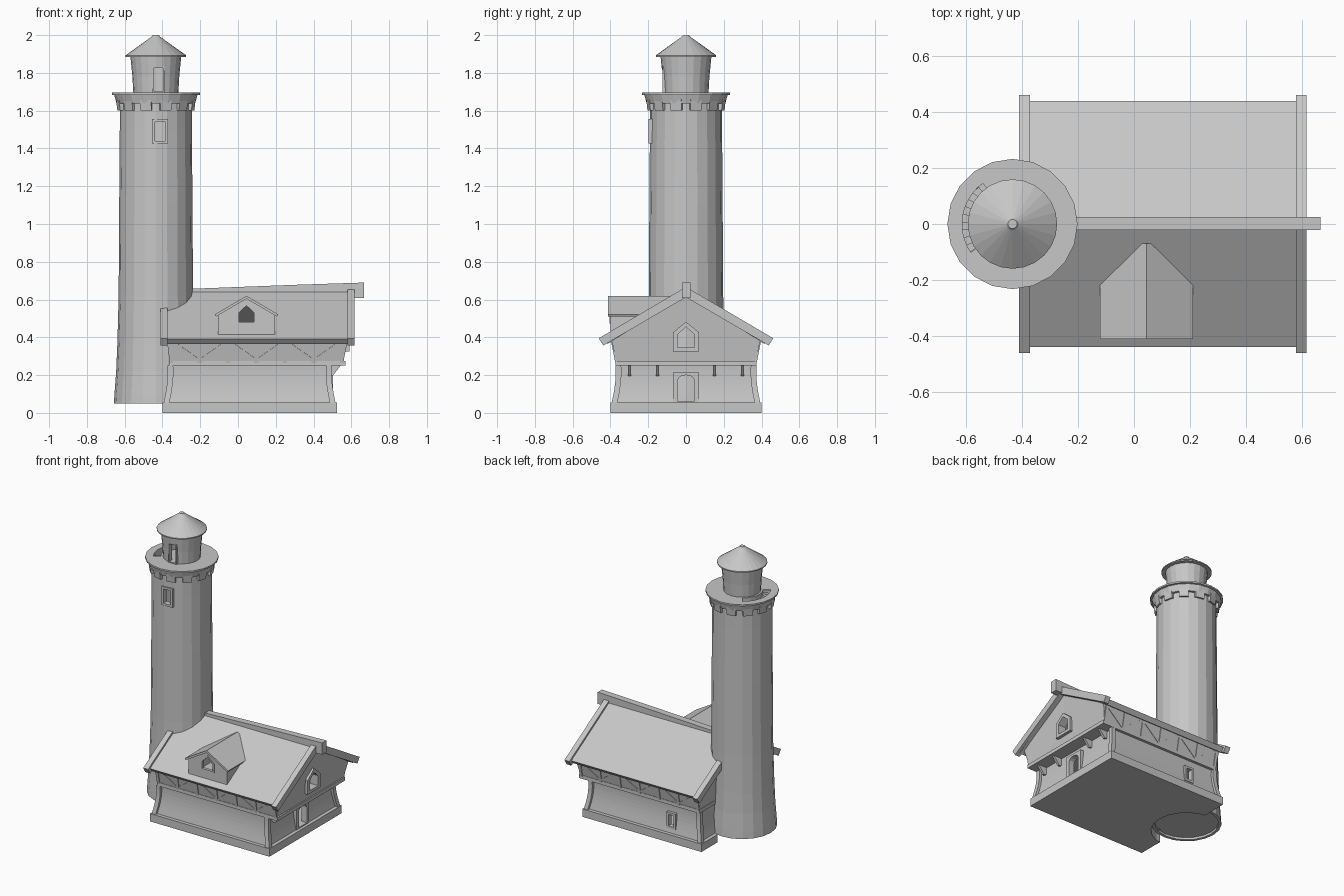
import bpy, bmesh, math
from mathutils import Vector, Matrix

if "Cube" in bpy.data.objects:
    bpy.data.objects.remove(bpy.data.objects["Cube"])

stone = bpy.data.materials.new("plain grey")
stone.use_nodes = True
GREY = (0.57, 0.57, 0.57, 1)
stone.diffuse_color = GREY
stone.node_tree.nodes["Principled BSDF"].inputs["Base Color"].default_value = GREY

TX = -0.435  # tower axis


def finish(name, bm):
    bmesh.ops.remove_doubles(bm, verts=bm.verts, dist=1e-5)
    bmesh.ops.recalc_face_normals(bm, faces=bm.faces)
    me = bpy.data.meshes.new(name)
    bm.to_mesh(me)
    bm.free()
    me.materials.append(stone)
    ob = bpy.data.objects.new(name, me)
    bpy.context.collection.objects.link(ob)
    return ob


def loft(name, rings):
    """Skin between rings of equal length, with both ends capped."""
    bm = bmesh.new()
    vs = [[bm.verts.new(p) for p in r] for r in rings]
    n = len(vs[0])
    for a, b in zip(vs, vs[1:]):
        for i in range(n):
            j = (i + 1) % n
            bm.faces.new((a[i], a[j], b[j], b[i]))
    bm.faces.new(vs[0])
    bm.faces.new(vs[-1])
    return finish(name, bm)


def prism(name, poly, axis, a, b):
    """Extrude a 2D outline along an axis from a to b."""
    place = {"x": lambda u, v, w: (w, u, v),
             "y": lambda u, v, w: (u, w, v),
             "z": lambda u, v, w: (u, v, w)}[axis]
    return loft(name, [[place(u, v, w) for u, v in poly] for w in (a, b)])


def rect(u0, u1, v0, v1):
    return [(u0, v0), (u1, v0), (u1, v1), (u0, v1)]


def box(name, x0, x1, y0, y1, z0, z1):
    return prism(name, rect(x0, x1, y0, y1), "z", z0, z1)


def lathe(name, profile, n):
    ang = [2 * math.pi * i / n for i in range(n)]
    return loft(name, [[(TX + max(r, 0.001) * math.cos(t), max(r, 0.001) * math.sin(t), z)
                        for t in ang] for r, z in profile])


def bar(name, p, q, normal, width, depth):
    p, q, n = Vector(p), Vector(q), Vector(normal)
    d = (q - p).normalized()
    n = (n - d * n.dot(d)).normalized()
    rot = Matrix((d, n.cross(d), n)).transposed().to_4x4()
    bm = bmesh.new()
    bmesh.ops.create_cube(bm, size=1, matrix=Matrix.Translation((p + q) / 2) @ rot
                          @ Matrix.Diagonal(((q - p).length, width, depth, 1)))
    return finish(name, bm)


def cut(cutter, *targets):
    cutter.hide_render = True
    cutter.hide_set(True)
    cutter.display_type = "WIRE"
    for t in targets:
        m = t.modifiers.new("opening", "BOOLEAN")
        m.operation, m.solver, m.object = "DIFFERENCE", "EXACT", cutter


def opening(name, outer, inner, axis, frame, hole, *targets):
    """Raised frame with a hole through it into the hollow behind."""
    trim = prism(name + "_frame", outer, axis, *frame)
    cut(prism(name + "_cutter", inner, axis, *hole), trim, *targets)


def pointed(c, half, z0, z1, tip):
    return [(c - half, z0), (c + half, z0), (c + half, z1), (c, tip), (c - half, z1)]


def arch(c, half, z0, z1, rise):
    return [(c - half, z0), (c + half, z0)] + [
        (c + half * math.cos(k * math.pi / 6), z1 + rise * math.sin(k * math.pi / 6)) for k in range(7)]


# Hollow tower shaft with a recessed foot
tower = lathe("tower_shaft", [(0, .065), (.203, .065), (.203, .05), (.222, .05), (.219, .1), (.21, .22), (.204, .36),
                              (.2, .5), (.197, .62), (.194, 1.1), (.191, 1.5), (.191, 1.66)], 20)
cut(lathe("tower_hollow_cutter", [(.167, .09), (.167, 1.56)], 20), tower)
gallery = lathe("gallery", [(0, 1.638), (.208, 1.638), (.22, 1.682), (.233, 1.684),
                            (.233, 1.695), (0, 1.695)], 20)
for i in range(12):
    t = 2 * math.pi * (i + .5) / 12
    c, s = math.cos(t), math.sin(t)
    bar("gallery_corbel", (TX + .191 * c, .191 * s, 1.602), (TX + .198 * c, .198 * s, 1.66),
        (c, s, 0), .06, .024)
opening("tower_window", rect(-.455, -.37, 1.425, 1.555), rect(-.44, -.385, 1.44, 1.54), "y",
        (-.198, -.16), (-.25, -.12), tower)


# Stair slot in the gallery floor
def arc(t0, t1, r0, r1, n):
    ts = [math.radians(t0 + (t1 - t0) * k / n) for k in range(n + 1)]
    return ([(TX + r1 * math.cos(t), r1 * math.sin(t)) for t in ts]
            + [(TX + r0 * math.cos(t), r0 * math.sin(t)) for t in reversed(ts)])


cut(prism("stair_cutter", arc(126, 214, .132, .18, 12), "z", 1.58, 1.75), gallery, tower)
for i in range(9):
    prism("stair_step", arc(204.5 - i * 9, 213.5 - i * 9, .13, .182, 2), "z", 1.57, 1.685 - i * .012)

# Lantern room and roof
lantern = lathe("lantern_room", [(0, 1.69), (.119, 1.69), (.124, 1.78), (.135, 1.89), (0, 1.89)], 20)
cut(lathe("lantern_hollow_cutter", [(.1, 1.7), (.1, 1.88)], 20), lantern)
opening("lantern_door", rect(-.455, -.388, 1.695, 1.835), rect(-.446, -.397, 1.702, 1.827), "y",
        (-.125, -.095), (-.2, -.06), lantern)
lathe("lantern_roof", [(0, 1.885), (.16, 1.885), (.16, 1.893), (.022, 1.992), (.016, 2), (0, 2)], 24)

# House plinth and curved, hollow ground floor
base = box("house_plinth", -.4, .523, -.4, .4, 0, .055)
LEVELS = [.05 + .2 * k / 8 for k in range(9)]


def inset(z):
    return .006 + .022 * math.sin(math.pi * .6 * (z - .05) / .2)


def floor_ring(z, extra):
    d = inset(z) + extra
    return [(x, y, z) for x, y in rect(-.4 + d, .523 - d, -.4 + d, .4 - d)]


wall = loft("ground_floor_wall", [floor_ring(z, .018) for z in LEVELS])
for sx in (0, 1):
    for sy in (-1, 1):
        rings = []
        for z in LEVELS:
            d = inset(z)
            x = .523 - d - .03 if sx else -.4 + d
            y = sy * (.4 - d)
            rings.append([(u, v, z) for u, v in rect(x, x + .03, *sorted((y, y - sy * .03)))])
        loft("corner_post", rings)
cut(box("ground_hollow_cutter", -.345, .465, -.343, .343, .06, .24), wall)
cut(lathe("tower_cutter", [(.226, -.1), (.226, .058), (.195, .062), (.195, .3)], 20), base, wall)
opening("door", rect(-.07, .07, .055, .215), arch(0, .045, .062, .17, .03), "x",
        (.46, .502), (.44, .6), wall)
opening("back_window", rect(-.18, -.11, .085, .195), rect(-.165, -.125, .1, .18), "y",
        (.34, .374), (.32, .45), wall)


# Hollow upper storey flaring outward under the roof, with pointed gables
def lean(z):
    return .2 * (min(z, .395) - .25)


SECTION = [(-.366, .25), (.366, .25), (.395, .395), (0, .63), (-.395, .395)]
ATTIC = [(-.35, .28), (.35, .28), (.372, .388), (0, .605), (-.372, .388)]
upper = loft("upper_storey", [[(-.36 - lean(z) * .6, y, z) for y, z in SECTION],
                              [(.554 + lean(z), y, z) for y, z in SECTION]])
cut(prism("attic_cutter", ATTIC, "x", -.34, .535), upper)
box("sill_beam", -.366, .568, -.374, .374, .25, .275)
for y in (-.3, -.15, .15, .3):
    prism("joist_strut", [(.48, .2), (.5, .195), (.545, .252), (.48, .252)], "y", y - .008, y + .008)
opening("gable_window", pointed(0, .07, .325, .425, .482), pointed(0, .045, .345, .415, .455), "x",
        (.53, .589), (.5, .65), upper)

# Timber framing on both long sides
for s in (-1, 1):
    def on_wall(x, z):
        return (x, s * (.366 + (z - .25) * .2), z)
    n = (0, s, -.2)
    xs = [-.355 + .151 * k for k in range(7)]
    for k, x in enumerate(xs):
        bar("timber_post", on_wall(x, .265), on_wall(x, .39), n, .02, .01)
        if k < 6:
            lo, hi = (x, xs[k + 1]) if k % 2 else (xs[k + 1], x)
            bar("timber_brace", on_wall(lo, .275), on_wall(hi, .38), n, .016, .007)

# Main roof, barge boards and ridge beam
roof = prism("main_roof", [(-.44, .392), (0, .652), (.44, .392), (.415, .365), (0, .627), (-.415, .365)],
             "x", -.39, .6)
for x in (-.411, .58):
    prism("barge_board", [(-.462, .395), (0, .667), (.462, .395), (.438, .357), (0, .612), (-.438, .357)],
          "x", x, x + .038)
prism("ridge_beam", [(-.3, .62), (.618, .62), (.618, .608), (.667, .608), (.667, .69), (.3, .678), (-.3, .655)],
      "y", -.022, .025)

# Dormer, open to the attic behind
dormer = prism("dormer_wall", pointed(.045, .15, .4, .53, .612), "y", -.4, -.07)
cut(prism("dormer_hollow_cutter", pointed(.045, .135, .41, .518, .592), "y", -.385, -.03), dormer, roof, upper)
prism("dormer_roof", [(-.122, .522), (.045, .62), (.212, .522), (.206, .51), (.045, .604), (-.116, .51)],
      "y", -.412, -.07)
opening("dormer_window", pointed(.045, .052, .472, .535, .58), pointed(.045, .04, .482, .53, .568), "y",
        (-.406, -.388), (-.45, -.37), dormer)
